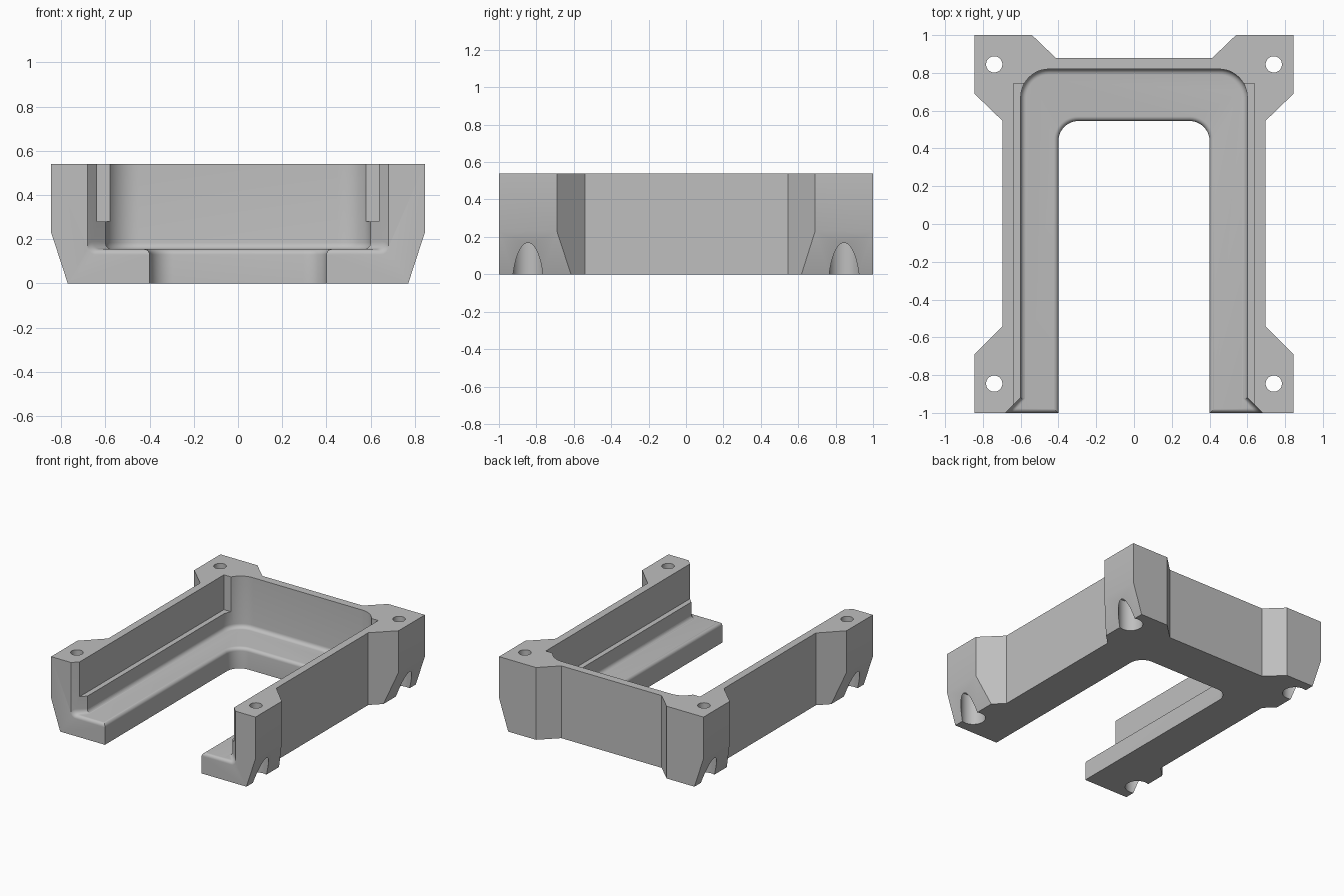
import bpy, bmesh, math

if "Cube" in bpy.data.objects:
    bpy.data.objects.remove(bpy.data.objects["Cube"])

HEIGHT, FLOOR = 0.54, 0.155


def loft(name, rings):
    """Closed solid skinned through rings with equal point counts."""
    bm = bmesh.new()
    vs = [[bm.verts.new(p) for p in ring] for ring in rings]
    n = len(vs[0])
    for a, b in zip(vs, vs[1:]):
        for i in range(n):
            j = (i + 1) % n
            bm.faces.new((a[i], a[j], b[j], b[i]))
    bm.faces.new(vs[0][::-1])
    bm.faces.new(vs[-1])
    bmesh.ops.recalc_face_normals(bm, faces=bm.faces[:])
    mesh = bpy.data.meshes.new(name)
    bm.to_mesh(mesh)
    bm.free()
    obj = bpy.data.objects.new(name, mesh)
    bpy.context.collection.objects.link(obj)
    return obj


def prism(name, outline, z0, z1):
    return loft(name, [[(x, y, z) for x, y in outline] for z in (z0, z1)])


def cylinder(name, x, y, r, z0, z1):
    pts = [(x + r * math.cos(t * math.tau / 48), y + r * math.sin(t * math.tau / 48))
           for t in range(48)]
    return prism(name, pts, z0, z1)


def mirrored(half):
    """Complete an outline from its right half."""
    return half + [(-x, y) for x, y in reversed(half)]


def bay(w, back, r, z):
    """Bay outline open past the front, with two rounded back corners."""
    half = [(w, -1.1)]
    for i in range(13):
        a = math.pi / 2 * i / 12
        half.append((w - r + r * math.cos(a), back - r + r * math.sin(a)))
    return [(x, y, z) for x, y in mirrored(half)]


# Body with four corner lugs
body = prism("bracket_body", mirrored([
    (0.845, -1), (0.845, -0.69), (0.695, -0.54), (0.695, 0.545),
    (0.845, 0.69), (0.845, 1), (0.54, 1), (0.415, 0.88)]), 0, HEIGHT)
cutters = []

# Upper pocket with a concave fillet around its floor
R = 0.03
rings = []
for i in range(7):
    a = math.pi / 2 * i / 6
    d = R * (1 - math.sin(a))
    rings.append(bay(0.6 - d, 0.82 - d, 0.15 - d, FLOOR + R * (1 - math.cos(a))))
rings.append(bay(0.6, 0.82, 0.15, 0.7))
cutters.append(loft("pocket_cutter", rings))

# Through slot with a rounded upper lip
E = 0.025
rings = [bay(0.4, 0.545, 0.105, -0.1)]
for i in range(7):
    a = math.pi / 2 * i / 6
    d = E * (1 - math.cos(a))
    rings.append(bay(0.4 + d, 0.545 + d, 0.105 + d, FLOOR - E + E * math.sin(a)))
rings.append(bay(0.4 + E, 0.545 + E, 0.105 + E, 0.3))
cutters.append(loft("slot_cutter", rings))

# Ledge recess along the side walls
cutters.append(prism("ledge_cutter", [(-0.638, -1.1), (0.638, -1.1),
                                      (0.638, 0.745), (-0.638, 0.745)], 0.28, 0.7))


# Flared mouth with a rounded front lip
def mouth(y, drop):
    w, z, r = 0.6 + (-0.92 - y), FLOOR + 0.0004 - drop, 0.035
    half = [(w, 0.7)]
    for i in range(9):
        a = math.pi / 2 * i / 8
        half.append((w - r + r * math.cos(a), z + r - r * math.sin(a)))
    return [(x, y, zz) for x, zz in mirrored(half)]


rings = [mouth(-0.9, 0)]
for i in range(7):
    a = math.pi / 2 * i / 6
    rings.append(mouth(-1 + E - E * math.sin(a), E * (1 - math.cos(a))))
rings.append(mouth(-1.03, E))
cutters.append(loft("mouth_cutter", rings))

# Sloped undersides of the lugs, screw holes and counterbores
for sx in (-1, 1):
    wedge = [(0.77 - 0.0326, -0.1), (0.845, 0.23), (0.95, 0.23), (0.95, -0.1)]
    cutters.append(loft("slope_cutter", [[(sx * x, y, z) for x, z in wedge]
                                         for y in (-1.1, 1.1)]))
    for sy in (-1, 1):
        cutters.append(cylinder("hole_cutter", sx * 0.74, sy * 0.845, 0.043, -0.1, 0.7))
        cutters.append(cylinder("counterbore_cutter", sx * 0.74, sy * 0.845, 0.085, -0.1, 0.23))

# Carve the body
bpy.context.view_layer.objects.active = body
body.select_set(True)
for c in cutters:
    mod = body.modifiers.new(c.name, 'BOOLEAN')
    mod.operation, mod.solver, mod.object = 'DIFFERENCE', 'EXACT', c
    bpy.ops.object.modifier_apply(modifier=mod.name)
for c in cutters:
    bpy.data.objects.remove(c, do_unlink=True)

# Single grey finish, smooth fillets with sharp edges kept
grey = bpy.data.materials.new("plain_grey")
grey.diffuse_color = (0.52, 0.52, 0.52, 1)
grey.use_nodes = True
grey.node_tree.nodes["Principled BSDF"].inputs["Base Color"].default_value = grey.diffuse_color
body.data.materials.clear()
body.data.materials.append(grey)
bpy.ops.object.shade_smooth_by_angle(angle=math.radians(25))
